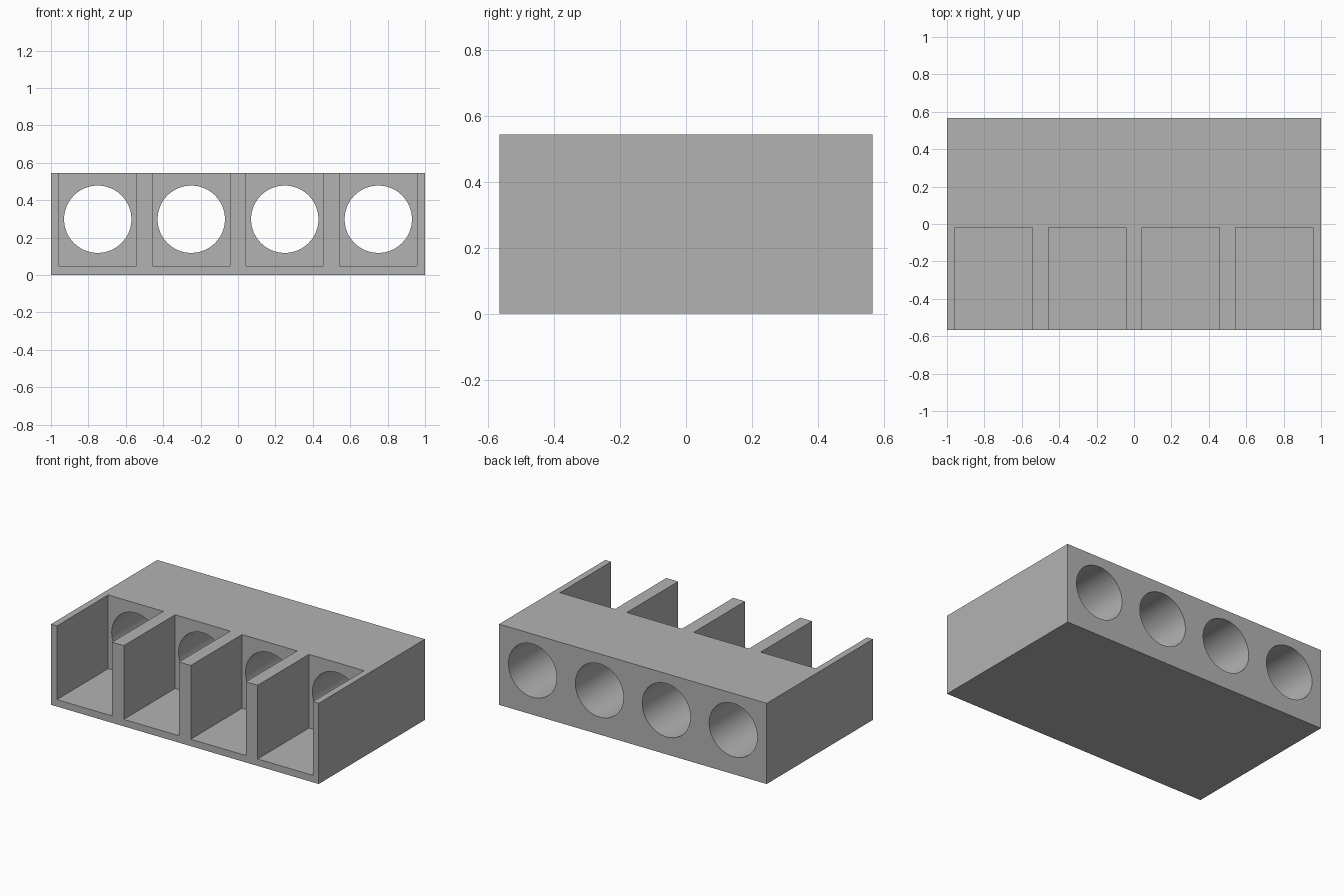
import bpy
import bmesh
import math
from mathutils import Matrix, Vector

default = bpy.data.objects.get("Cube")
if default:
    bpy.data.objects.remove(default, do_unlink=True)

HALF_X, HALF_Y, HEIGHT = 1.0, 0.567, 0.545
BAY_CENTRES = [-0.75, -0.25, 0.25, 0.75]
BAY_WIDTH, BAY_FLOOR, BAY_BACK = 0.412, 0.047, -0.02
BORE_RADIUS, BORE_Z = 0.18, 0.298

grey = bpy.data.materials.new("plain grey")
grey.use_nodes = True
colour = (0.45, 0.45, 0.45, 1)
grey.diffuse_color = colour
grey.node_tree.nodes["Principled BSDF"].inputs["Base Color"].default_value = colour


def add_box(bm, low, high):
    low, high = Vector(low), Vector(high)
    matrix = Matrix.Translation((low + high) / 2) @ Matrix.Diagonal((*(high - low), 1))
    bmesh.ops.create_cube(bm, size=1, matrix=matrix)


def finish(bm, name):
    mesh = bpy.data.meshes.new(name)
    bm.to_mesh(mesh)
    bm.free()
    mesh.materials.append(grey)
    obj = bpy.data.objects.new(name, mesh)
    bpy.context.collection.objects.link(obj)
    return obj


# Solid body
bm = bmesh.new()
add_box(bm, (-HALF_X, -HALF_Y, 0), (HALF_X, HALF_Y, HEIGHT))
block = finish(bm, "holder_block")

# Open bays at the front
bm = bmesh.new()
for x in BAY_CENTRES:
    add_box(bm, (x - BAY_WIDTH / 2, -HALF_Y - 0.2, BAY_FLOOR),
            (x + BAY_WIDTH / 2, BAY_BACK, HEIGHT + 0.2))
bays = finish(bm, "bay_cutter")

# Round bores through the rear
bm = bmesh.new()
start, end = BAY_BACK - 0.2, HALF_Y + 0.2
for x in BAY_CENTRES:
    matrix = (Matrix.Translation((x, (start + end) / 2, BORE_Z))
              @ Matrix.Rotation(math.pi / 2, 4, "X"))
    bmesh.ops.create_cone(bm, cap_ends=True, segments=64, radius1=BORE_RADIUS,
                          radius2=BORE_RADIUS, depth=end - start, matrix=matrix)
bores = finish(bm, "bore_cutter")

# Cut the body
bpy.ops.object.select_all(action="DESELECT")
block.select_set(True)
bpy.context.view_layer.objects.active = block
for cutter in (bays, bores):
    cutter.hide_render = True
    cut = block.modifiers.new(cutter.name, "BOOLEAN")
    cut.operation = "DIFFERENCE"
    cut.solver = "EXACT"
    cut.object = cutter
    bpy.ops.object.modifier_apply(modifier=cut.name)
    bpy.data.objects.remove(cutter, do_unlink=True)

bpy.ops.object.shade_smooth_by_angle(angle=math.radians(30))
